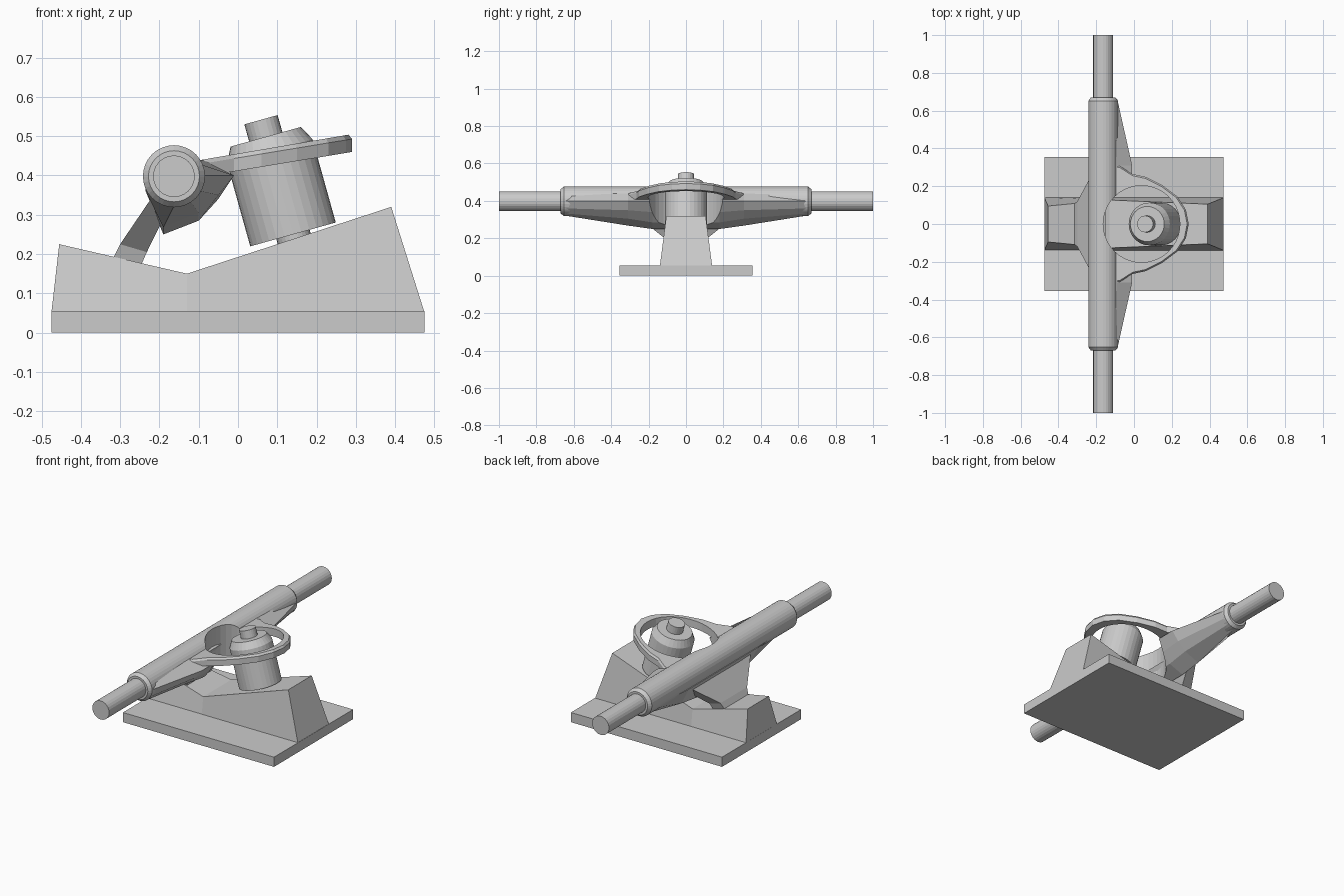
import bpy, bmesh, math
from mathutils import Matrix, Vector

if "Cube" in bpy.data.objects:
    bpy.data.objects.remove(bpy.data.objects["Cube"])


def finish(name, bm):
    bmesh.ops.recalc_face_normals(bm, faces=bm.faces)
    me = bpy.data.meshes.new(name)
    bm.to_mesh(me)
    bm.free()
    ob = bpy.data.objects.new(name, me)
    bpy.context.collection.objects.link(ob)
    return ob


def loft(name, rings):
    """Skin a list of equal-length point rings and cap both ends."""
    bm = bmesh.new()
    rows = [[bm.verts.new(p) for p in r] for r in rings]
    n = len(rows[0])
    for a, b in zip(rows, rows[1:]):
        for i in range(n):
            j = (i + 1) % n
            bm.faces.new((a[i], a[j], b[j], b[i]))
    bm.faces.new(rows[0])
    bm.faces.new(rows[-1])
    return finish(name, bm)


def lathe(name, profile, mat, sides=32):
    """Turn (radius, height) pairs about the local z axis."""
    rings = []
    for r, h in profile:
        angles = [math.tau * i / sides for i in range(sides)]
        rings.append([mat @ Vector((r * math.cos(a), r * math.sin(a), h)) for a in angles])
    return loft(name, rings)


def cut(ob, cutter):
    m = ob.modifiers.new("hole", 'BOOLEAN')
    m.operation, m.solver, m.object = 'DIFFERENCE', 'EXACT', cutter
    bpy.context.view_layer.objects.active = ob
    bpy.ops.object.modifier_apply(modifier=m.name)


# Base plate
loft("base_plate", [[(x, y, z) for x, y in
                     ((-.475, -.355), (.475, -.355), (.475, .355), (-.475, .355))]
                    for z in (0, .055)])

# Tapered block on the plate: cross-sections along x as (bottom x, top x, top z, top half width)
sections = [(-.475, -.455, .225, .095), (-.13, -.13, .15, .127), (.475, .39, .32, .105)]
loft("base_block", [[(xb, -.14, .05), (xb, .14, .05), (xt, w, zt), (xt, -w, zt)]
                    for xb, xt, zt, w in sections])

# Kingpin and bushings on the tilted axis
tilt = Matrix.Translation((.14, 0, .25)) @ Matrix.Rotation(math.radians(-15.6), 4, 'Y')
lathe("bushings", [(.113, 0), (.113, .22), (.093, .258)], tilt)
lathe("kingpin", [(.044, -.04), (.044, .303)], tilt, 24)

# Axle tube, with chamfered ends, and axle stubs
along_y = Matrix.Translation((-.163, 0, .398)) @ Matrix.Rotation(math.radians(-90), 4, 'X')
tube = lathe("axle_tube", [(.065, -.67), (.079, -.652), (.079, .652), (.065, .67)], along_y)
for name, s in (("axle_front", -1), ("axle_back", 1)):
    lathe(name, [(.053, s * .6), (.053, s)], along_y, 24)

# Hanger body: tapers from the middle out to the tube ends
middle = [(-.01, .40), (-.05, .35), (-.10, .305), (-.19, .268), (-.235, .36), (-.15, .44), (-.09, .44)]
centre = [(-.01, .40), (-.05, .34), (-.10, .285), (-.19, .25), (-.235, .36), (-.15, .44), (-.09, .44)]
end = [(-.086, .40), (-.095, .36), (-.12, .333), (-.163, .322), (-.235, .38), (-.15, .44), (-.10, .43)]
stations = [(-.65, end), (-.31, middle), (-.18, centre), (.18, centre), (.31, middle), (.65, end)]
body = loft("hanger_body", [[(x, y, z) for x, z in p] for y, p in stations])

# Pivot leg reaching down to the block
leg = [(-.325, -.254, .165, .10), (-.30, -.232, .215, .12), (-.222, -.175, .33, .265), (-.20, -.15, .38, .265)]
loft("pivot_leg", [[(xa, -w, z + .01), (xb, -w, z - .01), (xb, w, z - .01), (xa, w, z + .01)]
                   for xa, xb, z, w in leg])

# Yoke plate around the bushings, sloping up to the front
half = [(-.13, .315), (-.08, .31), (-.01, .265), (.06, .25), (.15, .205), (.23, .145), (.275, .075), (.29, 0)]
outline = half + [(x, -y) for x, y in reversed(half[:-1])]
yoke = loft("yoke", [[((x - .05) * s + .05, y * s, .433 + .165 * x + dz) for x, y in outline]
                     for dz, s in ((-.021, 1), (.012, 1), (.023, .965))])

# Round opening through yoke and hanger
cutter = lathe("opening_cutter", [(.203, .1), (.203, .7)], Matrix.Translation((.04, 0, 0)), 40)
for ob in (tube, body, yoke):
    cut(ob, cutter)
bpy.data.objects.remove(cutter)
